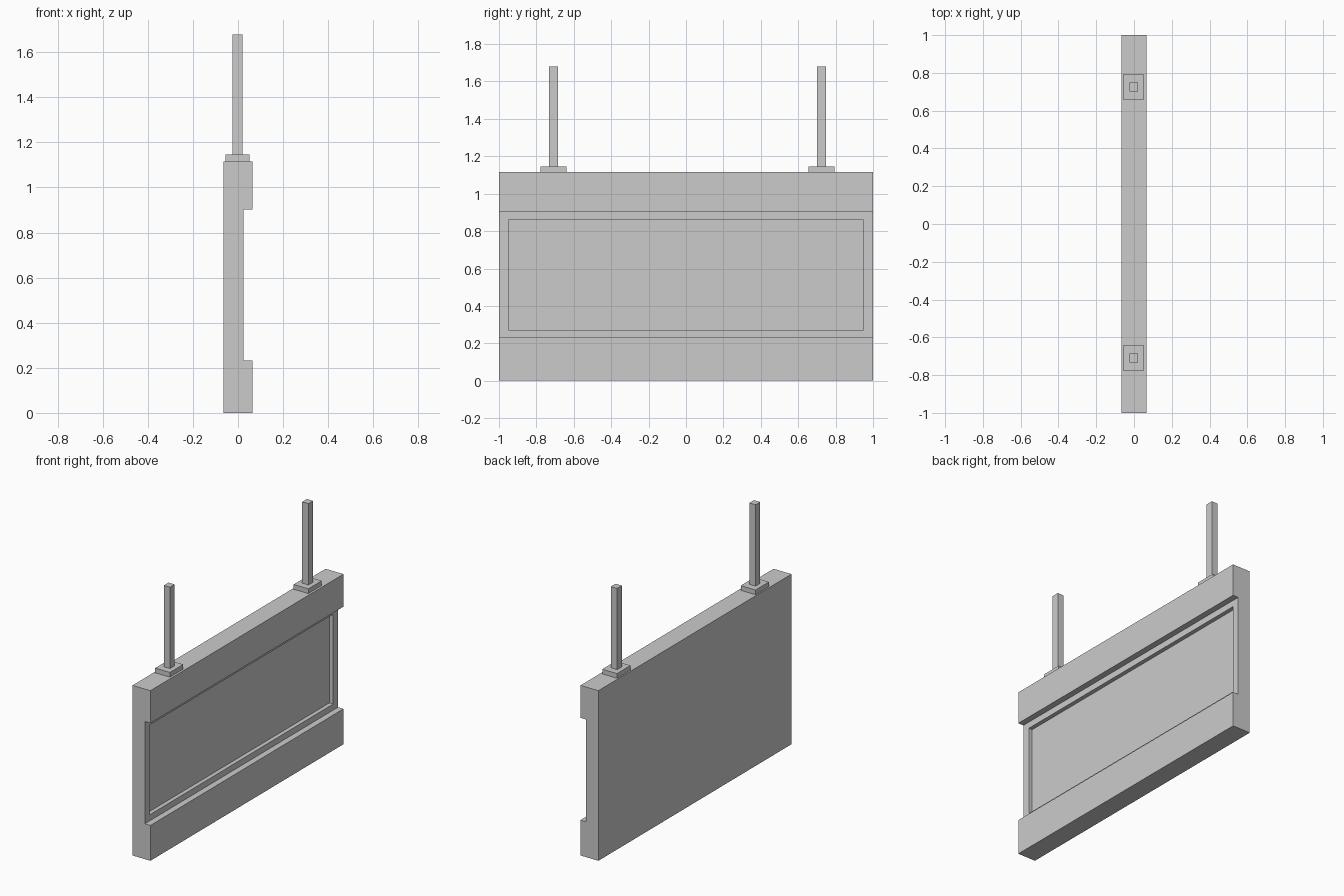
import bpy
import bmesh
from mathutils import Vector

if "Cube" in bpy.data.objects:
    bpy.data.objects.remove(bpy.data.objects["Cube"])


def finish(name, bm):
    bmesh.ops.recalc_face_normals(bm, faces=bm.faces)
    mesh = bpy.data.meshes.new(name)
    bm.to_mesh(mesh)
    bm.free()
    obj = bpy.data.objects.new(name, mesh)
    bpy.context.collection.objects.link(obj)
    return obj


def box(name, lo, hi):
    lo, hi = Vector(lo), Vector(hi)
    bm = bmesh.new()
    bmesh.ops.create_cube(bm, size=1)
    bmesh.ops.scale(bm, vec=hi - lo, verts=bm.verts)
    bmesh.ops.translate(bm, vec=(lo + hi) / 2, verts=bm.verts)
    return finish(name, bm)


# Board: stepped side profile (x, z) extruded along y
TOP, HALF_W, FACE_X, FLOOR_X = 1.115, 0.065, 0.025, -0.002
profile = [(-HALF_W, 0), (HALF_W, 0), (HALF_W, 0.232), (FACE_X, 0.232),
           (FACE_X, 0.902), (HALF_W, 0.902), (HALF_W, TOP), (-HALF_W, TOP)]
bm = bmesh.new()
end = bm.faces.new([bm.verts.new((x, -1, z)) for x, z in profile])
ext = bmesh.ops.extrude_face_region(bm, geom=[end], use_keep_orig=True)
bmesh.ops.translate(bm, vec=(0, 2, 0),
                    verts=[g for g in ext["geom"] if isinstance(g, bmesh.types.BMVert)])
bmesh.ops.recalc_face_normals(bm, faces=bm.faces)

# Sunken panel: inset the recessed face, then push it in
panel = next(f for f in bm.faces if all(abs(v.co.x - FACE_X) < 1e-4 for v in f.verts))
bmesh.ops.inset_individual(bm, faces=[panel], thickness=0.04)
for v in panel.verts:
    v.co.y = 0.95 if v.co.y > 0 else -0.95
    v.co.z = 0.86 if v.co.z > 0.5 else 0.272
inner = bmesh.ops.extrude_discrete_faces(bm, faces=[panel])["faces"][0]
for v in inner.verts:
    v.co.x = FLOOR_X
finish("sign_board", bm)

# Mounting plates and hanging posts
for side, y in (("left", -0.709), ("right", 0.725)):
    box(f"mounting_plate_{side}", (-0.056, y - 0.069, TOP), (0.051, y + 0.069, 1.146))
    box(f"hanging_post_{side}", (-0.025, y - 0.024, 1.146), (0.02, y + 0.024, 1.679))
